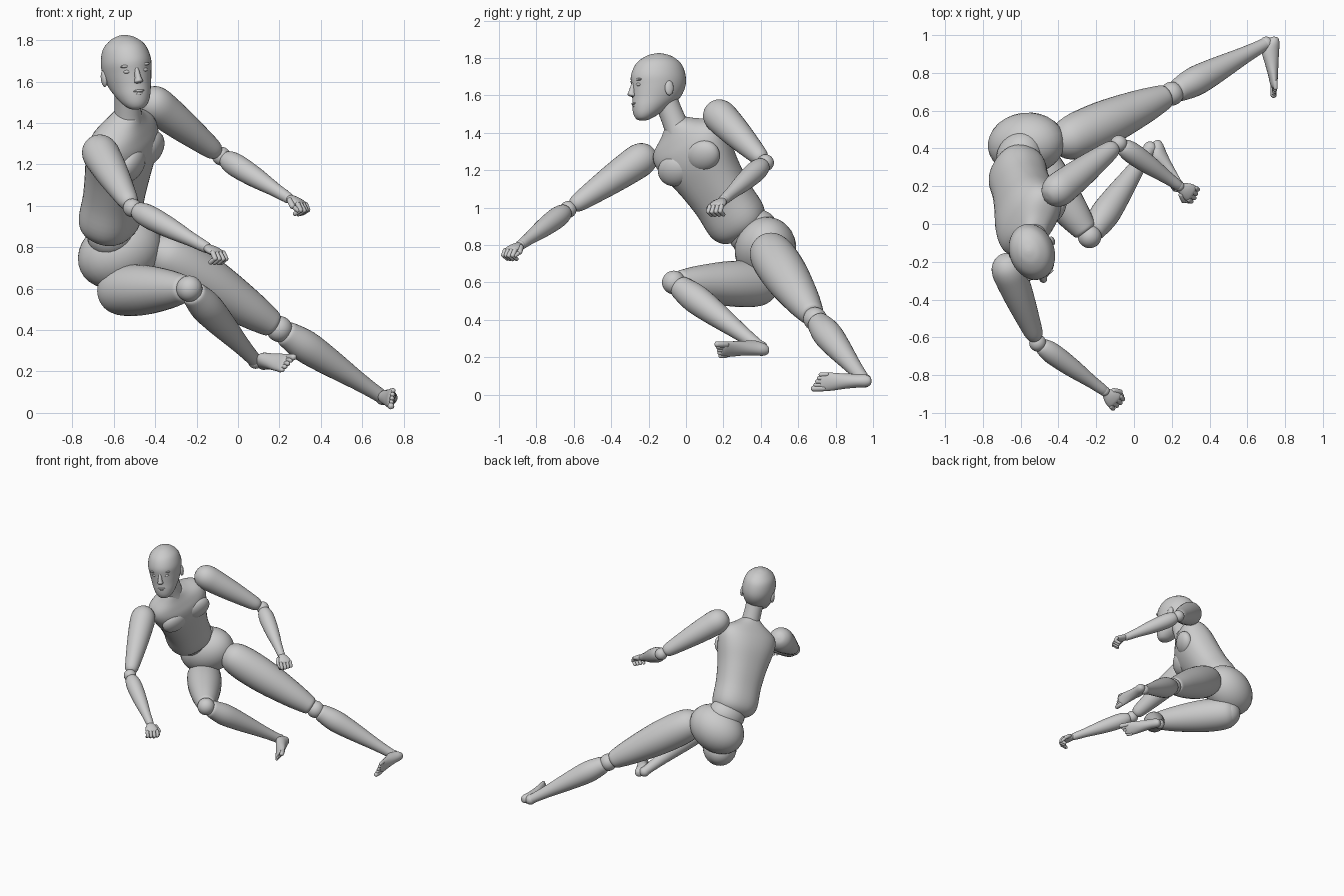
import bpy, bmesh, math
from mathutils import Vector as V, Matrix

if "Cube" in bpy.data.objects:
    bpy.data.objects.remove(bpy.data.objects["Cube"])


def finish(name, bm):
    bmesh.ops.recalc_face_normals(bm, faces=bm.faces)
    me = bpy.data.meshes.new(name)
    bm.to_mesh(me)
    bm.free()
    for p in me.polygons:
        p.use_smooth = True
    ob = bpy.data.objects.new(name, me)
    bpy.context.collection.objects.link(ob)
    return ob


def catmull(a, b, c, d, t):
    return 0.5 * (2*b + (c - a)*t + (2*a - 5*b + 4*c - d)*t*t + (3*b - a - 3*c + d)*t**3)


def loft(name, a, b, prof, ref=(0, 0, 1), power=2.0, seg=28, sub=4):
    """Smooth body from a to b; prof rows = (t, half width, half depth, depth offset)."""
    a, b, ref = V(a), V(b), V(ref)
    ax = (b - a).normalized()
    dd = (ref - ax * ref.dot(ax)).normalized()
    ww = dd.cross(ax)
    rows = [(r + (r[1], 0))[:4] if len(r) == 2 else (r + (0,))[:4] for r in prof]
    rows = [rows[0]] + rows + [rows[-1]]
    samples = []
    for i in range(1, len(rows) - 2):
        for k in range(sub):
            samples.append([catmull(*[rows[i + j][c] for j in (-1, 0, 1, 2)], k / sub) for c in range(4)])
    samples.append(rows[-1])
    bm = bmesh.new()
    rings = []
    for t, w, d, o in samples:
        ring = []
        for k in range(seg):
            c, s = math.cos(2*math.pi*k/seg), math.sin(2*math.pi*k/seg)
            c = math.copysign(abs(c)**(2/power), c)
            s = math.copysign(abs(s)**(2/power), s)
            ring.append(bm.verts.new(a + (b - a)*t + ww*c*max(w, .002) + dd*(s*max(d, .002) + o)))
        rings.append(ring)
    for r, q in zip(rings, rings[1:]):
        for k in range(seg):
            n = (k + 1) % seg
            bm.faces.new((r[k], r[n], q[n], q[k]))
    bm.faces.new(rings[0])
    bm.faces.new(rings[-1])
    return finish(name, bm)


def frame(left, up):
    """Left, front and up axes of a body part."""
    u = V(up).normalized()
    l = V(left)
    l = (l - u*l.dot(u)).normalized()
    return l, l.cross(u), u


def blob(name, c, size, axes=((1, 0, 0), (0, -1, 0), (0, 0, 1))):
    """Ellipsoid with half sizes along the given left, front, up axes."""
    bm = bmesh.new()
    bmesh.ops.create_uvsphere(bm, u_segments=28, v_segments=16, radius=1)
    m = Matrix([V(x)*s for x, s in zip(axes, size)]).transposed().to_4x4()
    m.translation = V(c)
    bm.transform(m)
    return finish(name, bm)


def capsule(name, a, b, r, r2=None):
    r2 = r2 or r
    e = r / max((V(b) - V(a)).length, .001)
    prof = [(-e, .002), (-.7*e, .7*r), (0, r), (1, r2), (1 + .7*e, .7*r2), (1 + e, .002)]
    return loft(name, a, b, prof, ref=(.1, .2, 1), seg=12, sub=2)


# Torso, waist and pelvis
B, T = V((-.63, .31, .87)), V((-.53, -.06, 1.45))
L, F, U = frame((.48, .76, .43), T - B)
loft("torso", B, T, [(-.035, .004, .004), (-.02, .09, .075), (.03, .143, .12), (.12, .166, .14),
     (.3, .166, .138), (.5, .183, .145), (.68, .212, .15), (.8, .222, .135), (.88, .195, .108),
     (.95, .115, .08), (1.0, .066, .062)], ref=F, power=2.3, seg=40)
for s, side in ((1, "left"), (-1, "right")):
    blob(side + "_chest_muscle", B + (T - B)*.70 + L*.095*s + F*.105, (.1, .055, .085), (L, F, U))
blob("waist_joint", (-.605, .36, .87), (.14, .12, .12), (L, F, U))
PL, PF, PU = frame((.87, .1, .49), (-.4, -.1, .87))
blob("pelvis", (-.57, .425, .775), (.212, .165, .168), (PL, PF, PU))

# Neck and head
loft("neck", (-.53, -.03, 1.38), (-.535, -.11, 1.58), [(0, .075), (.3, .066), (.7, .063), (1, .064)], ref=F)
HL, HF, HU = frame((.94, .33, .11), (-.12, 0, 1))
H = V((-.535, -.148, 1.643))
loft("head", H, H + HU, [(-.182, .006, .006, .088), (-.175, .036, .034, .086), (-.15, .062, .064, .072),
     (-.11, .083, .097, .046), (-.06, .1, .128, .015), (0, .114, .146, .0), (.06, .118, .15, 0),
     (.125, .1, .125, -.003), (.165, .06, .075, -.005), (.18, .025, .03, -.005), (.184, .003, .003, -.005)],
     ref=HF, seg=40)


def on_head(x, f, u):
    return H + HL*x + HF*f + HU*u


loft("nose", on_head(0, .138, .025), on_head(0, .152, -.055),
     [(0, .008, .008), (.3, .012, .014), (.7, .016, .02), (.92, .021, .022), (1, .012, .01)], ref=HF, seg=16)
blob("upper_lip", on_head(0, .138, -.093), (.028, .011, .007), (HL, HF, HU))
blob("lower_lip", on_head(0, .134, -.107), (.024, .011, .007), (HL, HF, HU))
for s, side in ((1, "left"), (-1, "right")):
    blob(side + "_ear", on_head(.114*s, -.022, -.015), (.014, .024, .04), (HL, HF, HU))
    blob(side + "_eye", on_head(.043*s, .127, .005), (.019, .012, .01), (HL, HF, HU))
    blob(side + "_brow", on_head(.045*s, .127, .032), (.03, .013, .008), (HL, HF, HU))

# Arms: shoulder, elbow, wrist and hand end for each side
UPPER_ARM = [(-.19, .003), (-.17, .042), (-.1, .075), (0, .089), (.15, .087), (.4, .077), (.7, .06),
             (.88, .047), (.94, .03)]
FOREARM = [(.04, .02), (.07, .043), (.22, .056), (.5, .05), (.8, .034), (.95, .029), (1, .025)]
ARMS = {"left": ((-.40, .18, 1.49), (-.08, .425, 1.24), (.24, .20, 1.04), (.355, .13, .985), 1),
        "right": ((-.665, -.245, 1.255), (-.51, -.63, .99), (-.155, -.885, .80), (-.06, -.975, .755), -1)}
for side, (sh, el, wr, end, s) in ARMS.items():
    loft(side + "_upper_arm", sh, el, UPPER_ARM)
    blob(side + "_elbow", el, (.045,)*3)
    loft(side + "_forearm", el, wr, FOREARM)
    blob(side + "_wrist", wr, (.027,)*3)
    wr = V(wr)
    d = (V(end) - wr).normalized()
    up = (V((0, 0, 1)) - d*d.z).normalized()
    inner = d.cross(up) * s          # thumb side
    loft(side + "_palm", wr, wr + d*.09, [(0, .018, .016), (.15, .027, .02), (.5, .042, .022),
         (.85, .046, .018), (1, .038, .01)], ref=up, seg=20)
    for i in range(4):
        k = wr + d*.085 + inner*(.036 - .024*i)
        m = k + d*(.03 - .004*abs(i - 1)) - up*.02
        capsule(f"{side}_finger_{i+1}_base", k, m, .0125)
        capsule(f"{side}_finger_{i+1}_tip", m, m - up*.028 - d*.022, .011)
    q = wr + d*.035 + inner*.035
    capsule(side + "_thumb_base", q, q + d*.035 + inner*.018 - up*.015, .014)
    capsule(side + "_thumb_tip", q + d*.035 + inner*.018 - up*.015, q + d*.065 + inner*.008 - up*.025, .011)

# Legs: hip, knee, ankle, heel on the sole, toe tip on the sole, foot up direction
THIGH = [(-.15, .003), (-.135, .05), (-.08, .09), (0, .114), (.15, .124), (.4, .119), (.7, .095),
         (.88, .073), (.94, .06), (.955, .03)]
SHIN = [(.04, .03), (.055, .056), (.1, .066), (.25, .078), (.45, .069), (.75, .046), (.92, .036), (1, .034)]
FOOT = [(0, .004, .004, .03), (.02, .022, .022, .03), (.1, .034, .036, .036), (.25, .037, .046, .046),
        (.45, .041, .036, .036), (.65, .048, .025, .025), (.8, .05, .018, .018), (.85, .044, .01, .014)]
LEGS = {"left": ((-.34, .45, .76), (.2, .69, .405), (.70, .955, .075), (.772, .99, .07), (.755, .67, .065),
                 (-1, 0, .12), -1),
        "right": ((-.58, .40, .59), (-.235, -.065, .6), (.085, .40, .25), (.135, .45, .22),
                  (.265, .15, .235), (-.67, -.3, .53), 1)}
for side, (hip, kn, an, heel, toe, up, s) in LEGS.items():
    blob(side + "_hip", hip, (.1,)*3)
    loft(side + "_thigh", hip, kn, THIGH)
    blob(side + "_knee", kn, (.063,)*3)
    loft(side + "_shin", kn, an, SHIN)
    blob(side + "_ankle", an, (.037,)*3)
    heel, toe = V(heel), V(toe)
    loft(side + "_foot", heel, toe, FOOT, ref=up)
    f = (toe - heel).normalized()
    u = (V(up) - f*f.dot(V(up))).normalized()
    inner = u.cross(f) * s           # big toe side
    for i in range(5):
        r = .016 if i == 0 else .0115
        p = heel + (toe - heel)*(.8 - .015*i) + inner*(.034 - .0185*i) + u*.016
        capsule(f"{side}_toe_{i+1}", p, p + f*(.052 - .005*i) - u*.003, r)
